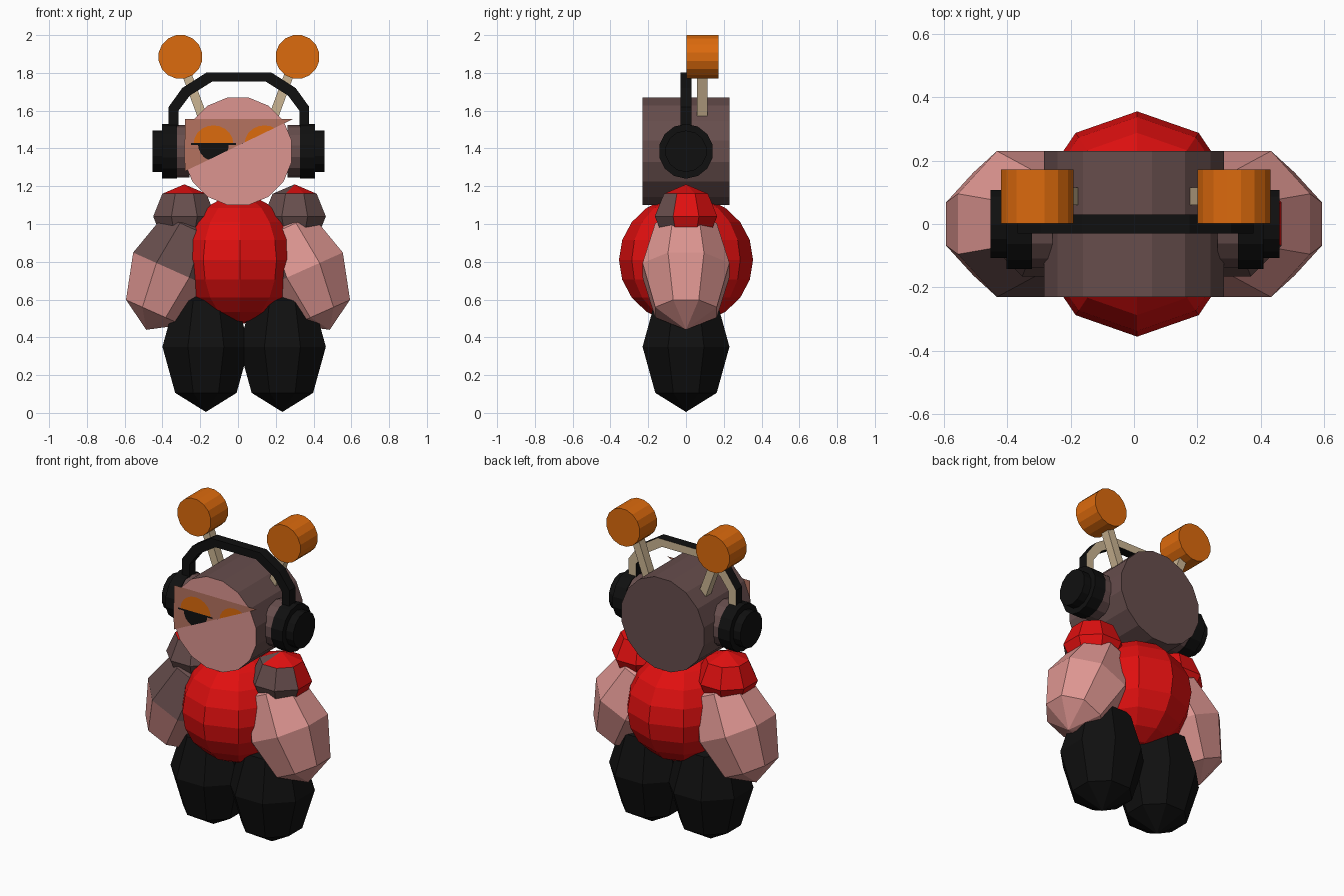
import bpy, bmesh, math
from mathutils import Matrix, Vector

if "Cube" in bpy.data.objects:
    bpy.data.objects.remove(bpy.data.objects["Cube"], do_unlink=True)


def material(name, rgb):
    m = bpy.data.materials.new(name)
    m.use_nodes = True
    m.diffuse_color = (*rgb, 1)
    m.node_tree.nodes["Principled BSDF"].inputs["Base Color"].default_value = (*rgb, 1)
    return m


PINK = material("pink skin", (0.72, 0.30, 0.28))
BROWN = material("dark brown", (0.135, 0.075, 0.073))
RED = material("red cloth", (0.75, 0.005, 0.005))
BLACK = material("black", (0.005, 0.005, 0.005))
ORANGE = material("orange", (0.72, 0.145, 0.004))
TAN = material("tan", (0.60, 0.46, 0.29))
MASK = material("dusky pink", (0.46, 0.17, 0.115))


def finish(name, bm, mats, rule=None):
    """Turn a bmesh into a flat-shaded object; rule(face) picks the material."""
    bm.normal_update()
    if rule:
        for f in bm.faces:
            f.material_index = int(rule(f))
    mesh = bpy.data.meshes.new(name)
    bm.to_mesh(mesh)
    bm.free()
    for m in mats:
        mesh.materials.append(m)
    ob = bpy.data.objects.new(name, mesh)
    bpy.context.collection.objects.link(ob)
    return ob


def blob(name, centre, radii, mats, segs=8, rings=4, turn=True, tilt=0, rule=None):
    """Low-poly ellipsoid, turned so a flat side faces front, tilted about y."""
    bm = bmesh.new()
    bmesh.ops.create_uvsphere(bm, u_segments=segs, v_segments=rings, radius=1)
    if turn:
        step = math.pi / segs
        bm.transform(Matrix.Rotation(step, 4, 'Z') @ Matrix.Scale(1 / math.cos(step), 4, (1, 0, 0))
                     @ Matrix.Scale(1 / math.cos(step), 4, (0, 1, 0)))
    bm.transform(Matrix.Translation(centre) @ Matrix.Rotation(tilt, 4, 'Y')
                 @ Matrix.Diagonal((*radii, 1)))
    return finish(name, bm, mats, rule)


def cylinder(name, centre, radius, depth, axis, mats, segs=16, rule=None):
    bm = bmesh.new()
    bmesh.ops.create_cone(bm, cap_ends=True, segments=segs, radius1=radius,
                          radius2=radius, depth=depth)
    bm.transform(Matrix.Rotation(math.pi / segs, 4, 'Z'))
    quarter = math.pi / 2
    rot = Matrix.Rotation(quarter, 4, 'X') if axis == 'Y' else Matrix.Rotation(quarter, 4, 'Y')
    bm.transform(Matrix.Translation(centre) @ rot)
    return finish(name, bm, mats, rule)


# Torso
blob("torso", (0.01, 0, 0.81), (0.33, 0.355, 0.34), [RED], 10, 10, turn=False)

# Head: brown drum with a pink front
cylinder("head", (0, 0, 1.385), 0.29, 0.46, 'Y', [BROWN, PINK],
         rule=lambda f: f.normal.y < -0.9)

for side, label in ((-1, "right"), (1, "left")):
    # Legs
    blob(label + "_leg", (0.0325 + side * 0.2025, 0, 0.35), (0.23, 0.23, 0.345), [BLACK])

    # Arms, brown on the upper front
    arm_x = side * 0.345

    def arm_rule(f, side=side, arm_x=arm_x):
        c = f.calc_center_median()
        upper = (c - Vector((arm_x, 0, 0.755))).dot(Vector((-side * 0.41, 0, 0.91))) > 0
        inner = side < 0 or f.normal.x < -0.45
        return upper and inner and f.normal.y < -0.1

    blob(label + "_arm", (arm_x, 0, 0.755), (0.23, 0.23, 0.345), [PINK, BROWN],
         tilt=-side * 0.42, rule=arm_rule)

    # Shoulder caps, brown on the front
    blob(label + "_shoulder", (0.008 + side * 0.292, 0, 1.04), (0.165, 0.165, 0.17),
         [RED, BROWN],
         rule=lambda f, s=side: f.normal.y < -0.6 or (s > 0 and f.normal.y < -0.2 and f.normal.x < -0.2))

    # Ear cups in three steps
    for part, r, x0, x1, mat in (("pad", 0.14, 0.26, 0.325, BROWN),
                                 ("cup", 0.145, 0.325, 0.405, BLACK),
                                 ("cap", 0.11, 0.405, 0.455, BLACK)):
        cylinder(f"{label}_ear_{part}", (0.003 + side * (x0 + x1) / 2, 0, 1.385), r,
                 x1 - x0, 'X', [mat], 14)

    # Antenna stalk and drum-shaped tip
    a, b = Vector((side * 0.185, 0.087, 1.56)), Vector((side * 0.285, 0.087, 1.83))
    bm = bmesh.new()
    bmesh.ops.create_cube(bm, size=1)
    bm.transform(Matrix.Translation((a + b) / 2)
                 @ Matrix.Rotation(side * math.atan2(abs(b.x - a.x), b.z - a.z), 4, 'Y')
                 @ Matrix.Diagonal((0.05, 0.055, (b - a).length, 1)))
    finish(label + "_antenna_stalk", bm, [TAN])
    cylinder(label + "_antenna_tip", (0.005 + side * 0.31, 0.087, 1.885), 0.117, 0.17, 'Y', [ORANGE])

# Headband: faceted arch, tan at the back
outer = [(0.372, 1.48), (0.372, 1.62), (0.30, 1.72), (0.17, 1.803)]
inner = [(0.32, 1.48), (0.32, 1.60), (0.26, 1.68), (0.14, 1.755)]


def arch(half):
    return [(0.005 - x, z) for x, z in half] + [(0.005 + x, z) for x, z in reversed(half)]


bm = bmesh.new()
rows = [[(bm.verts.new((ox, y, oz)), bm.verts.new((ix, y, iz)))
         for (ox, oz), (ix, iz) in zip(arch(outer), arch(inner))] for y in (-0.03, 0.03)]
front, back = rows
for i in range(len(front) - 1):
    (a, b), (c, d) = front[i], front[i + 1]
    (e, f), (g, h) = back[i], back[i + 1]
    for quad in ((a, b, d, c), (e, g, h, f), (a, c, g, e), (b, f, h, d)):
        bm.faces.new(quad)
bmesh.ops.recalc_face_normals(bm, faces=bm.faces)
finish("headband", bm, [BLACK, TAN], lambda f: f.normal.y > 0.9)


# Face plates, all cut along one diagonal
def plate(name, points, layer, mat):
    bm = bmesh.new()
    y = -0.232 - layer * 0.0015
    bm.faces.new([bm.verts.new((x, y, z)) for x, z in points])
    bmesh.ops.bisect_plane(bm, geom=bm.verts[:] + bm.edges[:] + bm.faces[:],
                           plane_co=(-0.28, 0, 1.28), plane_no=(-0.275, 0, 0.57),
                           clear_inner=True)
    bm.normal_update()
    for f in bm.faces:
        if f.normal.y > 0:
            f.normal_flip()
    finish(name, bm, [mat])


def half_disc(x, z, rx, rz, n=10):
    return [(x + rx * math.cos(math.pi * i / n), z + rz * math.sin(math.pi * i / n))
            for i in range(n + 1)]


def bar(x0, x1, z0, z1):
    return [(x0, z0), (x1, z0), (x1, z1), (x0, z1)]


plate("mask", bar(-0.28, 0.29, 1.28, 1.557), 0, MASK)
for x, label in ((-0.13, "right"), (0.14, "left")):
    plate(label + "_eyelid", half_disc(x, 1.425, 0.105, 0.097), 1, ORANGE)
    plate(label + "_pupil", half_disc(x, 1.425, 0.082, -0.09), 2, BLACK)
    plate(label + "_lash", bar(x - 0.12, x + 0.12, 1.418, 1.428), 3, BLACK)
